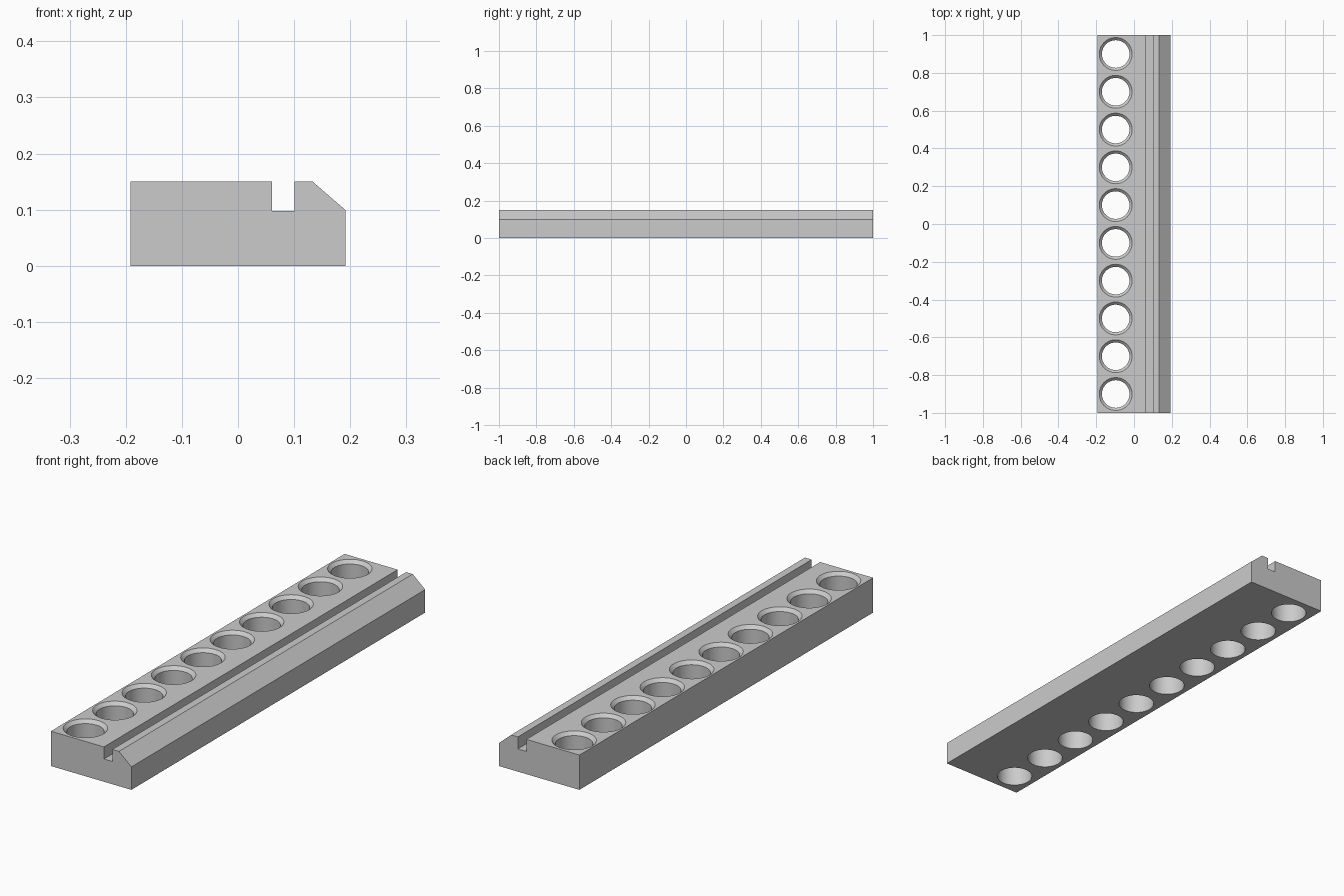
import bpy, bmesh, math

if "Cube" in bpy.data.objects:
    bpy.data.objects.remove(bpy.data.objects["Cube"])

grey = bpy.data.materials.new("light grey")
grey.diffuse_color = (0.6, 0.6, 0.6, 1)
grey.use_nodes = True
grey.node_tree.nodes["Principled BSDF"].inputs["Base Color"].default_value = grey.diffuse_color


def new_object(name, bm):
    bmesh.ops.recalc_face_normals(bm, faces=bm.faces)
    mesh = bpy.data.meshes.new(name)
    bm.to_mesh(mesh)
    bm.free()
    mesh.materials.append(grey)
    ob = bpy.data.objects.new(name, mesh)
    bpy.context.collection.objects.link(ob)
    return ob


# Rack body: end profile with a slot and a bevelled edge, extruded along y
profile = [(-0.192, 0), (0.192, 0), (0.192, 0.099), (0.133, 0.15), (0.101, 0.15),
           (0.101, 0.098), (0.061, 0.098), (0.061, 0.15), (-0.192, 0.15)]
bm = bmesh.new()
end = bm.faces.new([bm.verts.new((x, -1, z)) for x, z in profile])
sides = bmesh.ops.extrude_face_region(bm, geom=[end])
bmesh.ops.translate(bm, vec=(0, 2, 0),
                    verts=[v for v in sides["geom"] if isinstance(v, bmesh.types.BMVert)])
rack = new_object("rack_body", bm)

# Row of ten through holes with countersunk rims
SEGMENTS = 64
SECTION = [(0.073, -0.05), (0.073, 0.136), (0.087, 0.15), (0.087, 0.2)]
bm = bmesh.new()
for i in range(10):
    rings = [[bm.verts.new((-0.097 + r * math.cos(2 * math.pi * k / SEGMENTS),
                            -0.9 + 0.2 * i + r * math.sin(2 * math.pi * k / SEGMENTS), z))
              for k in range(SEGMENTS)] for r, z in SECTION]
    bm.faces.new(rings[0])
    bm.faces.new(rings[-1])
    for low, high in zip(rings, rings[1:]):
        for k in range(SEGMENTS):
            n = (k + 1) % SEGMENTS
            bm.faces.new((low[k], low[n], high[n], high[k]))
cutter = new_object("hole_cutter", bm)
cutter.hide_render = True
cutter.hide_set(True)

holes = rack.modifiers.new("holes", "BOOLEAN")
holes.operation = "DIFFERENCE"
holes.solver = "EXACT"
holes.object = cutter

# Bake the cut, then smooth the hole walls while keeping edges sharp
bpy.context.view_layer.objects.active = rack
rack.select_set(True)
bpy.ops.object.modifier_apply(modifier="holes")
bpy.data.objects.remove(cutter)
bpy.ops.object.shade_smooth_by_angle(angle=math.radians(25))
